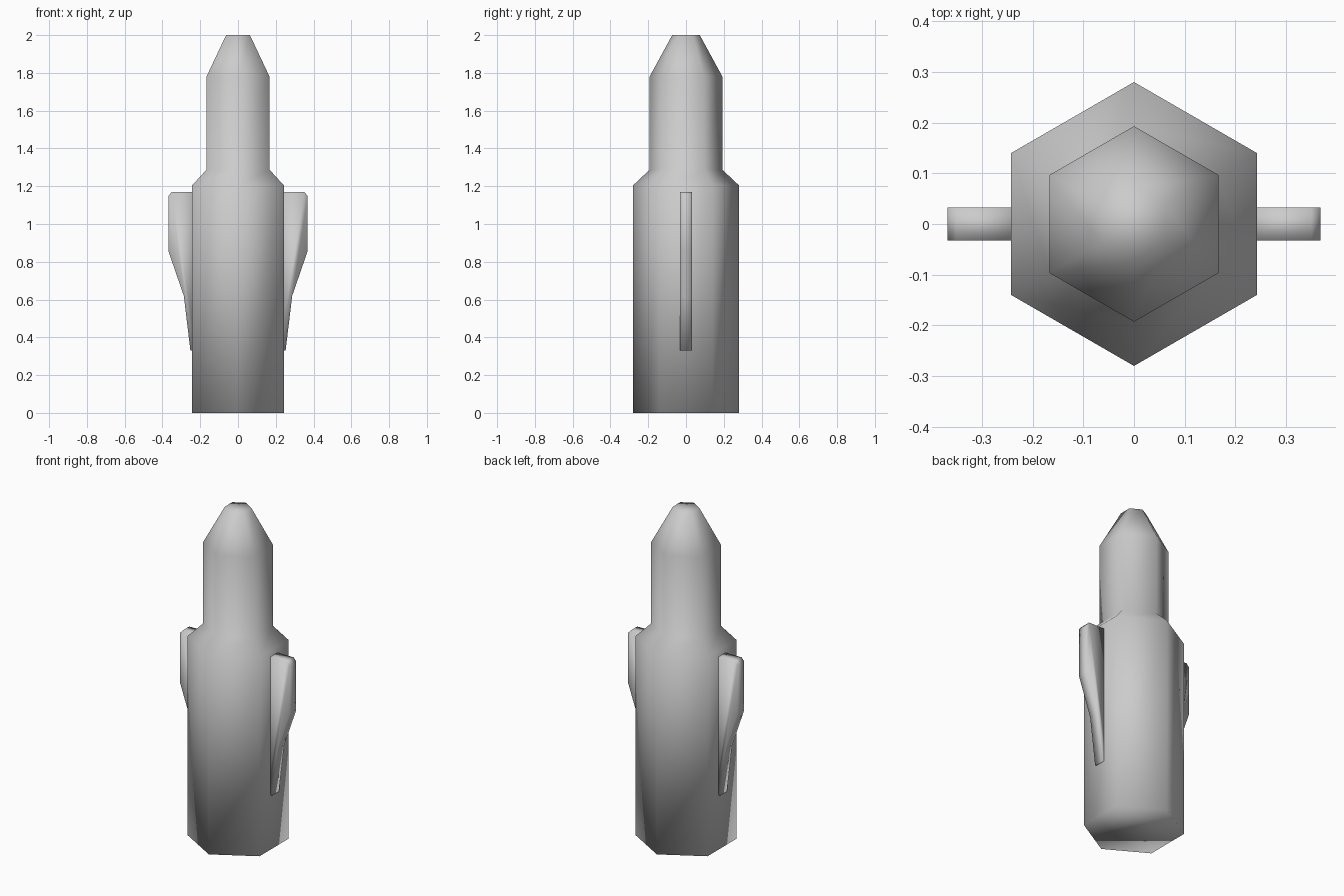
import bpy
import bmesh
import math

cube = bpy.data.objects.get("Cube")
if cube:
    bpy.data.objects.remove(cube, do_unlink=True)

grey = bpy.data.materials.new("plain_grey")
grey.use_nodes = True
colour = (0.6, 0.6, 0.6, 1)
grey.diffuse_color = colour
grey.node_tree.nodes["Principled BSDF"].inputs["Base Color"].default_value = colour


def finish(name, bm):
    """Turn a bmesh into a smooth-shaded grey object."""
    bmesh.ops.recalc_face_normals(bm, faces=bm.faces)
    for face in bm.faces:
        face.smooth = True
    mesh = bpy.data.meshes.new(name)
    bm.to_mesh(mesh)
    bm.free()
    mesh.materials.append(grey)
    obj = bpy.data.objects.new(name, mesh)
    bpy.context.collection.objects.link(obj)
    return obj


# Six-sided body with a stepped shoulder and tapered tip (radius, height)
SIDES = 6
profile = [(0.28, 0), (0.28, 1.205), (0.193, 1.287), (0.193, 1.78), (0.073, 2)]
bm = bmesh.new()
rings = []
for radius, z in profile:
    angles = [math.pi / 2 + math.tau * i / SIDES for i in range(SIDES)]
    rings.append([bm.verts.new((radius * math.cos(a), radius * math.sin(a), z))
                  for a in angles])
for low, high in zip(rings, rings[1:]):
    for i in range(SIDES):
        j = (i + 1) % SIDES
        bm.faces.new((low[i], low[j], high[j], high[i]))
bm.faces.new(rings[0])
bm.faces.new(rings[-1])
finish("hexagonal_body", bm)

# Side fins, extruded from one outline (x, z) and mirrored
outline = [(0.22, 1.17), (0.35, 1.17), (0.368, 1.15), (0.368, 0.855),
           (0.287, 0.62), (0.252, 0.33), (0.22, 0.33)]
HALF_THICKNESS = 0.033
for name, side in (("left_fin", 1), ("right_fin", -1)):
    bm = bmesh.new()
    front = bm.faces.new([bm.verts.new((side * x, -HALF_THICKNESS, z))
                          for x, z in outline])
    extruded = bmesh.ops.extrude_face_region(bm, geom=[front], use_keep_orig=True)
    moved = [v for v in extruded["geom"] if isinstance(v, bmesh.types.BMVert)]
    bmesh.ops.translate(bm, verts=moved, vec=(0, 2 * HALF_THICKNESS, 0))
    finish(name, bm)
